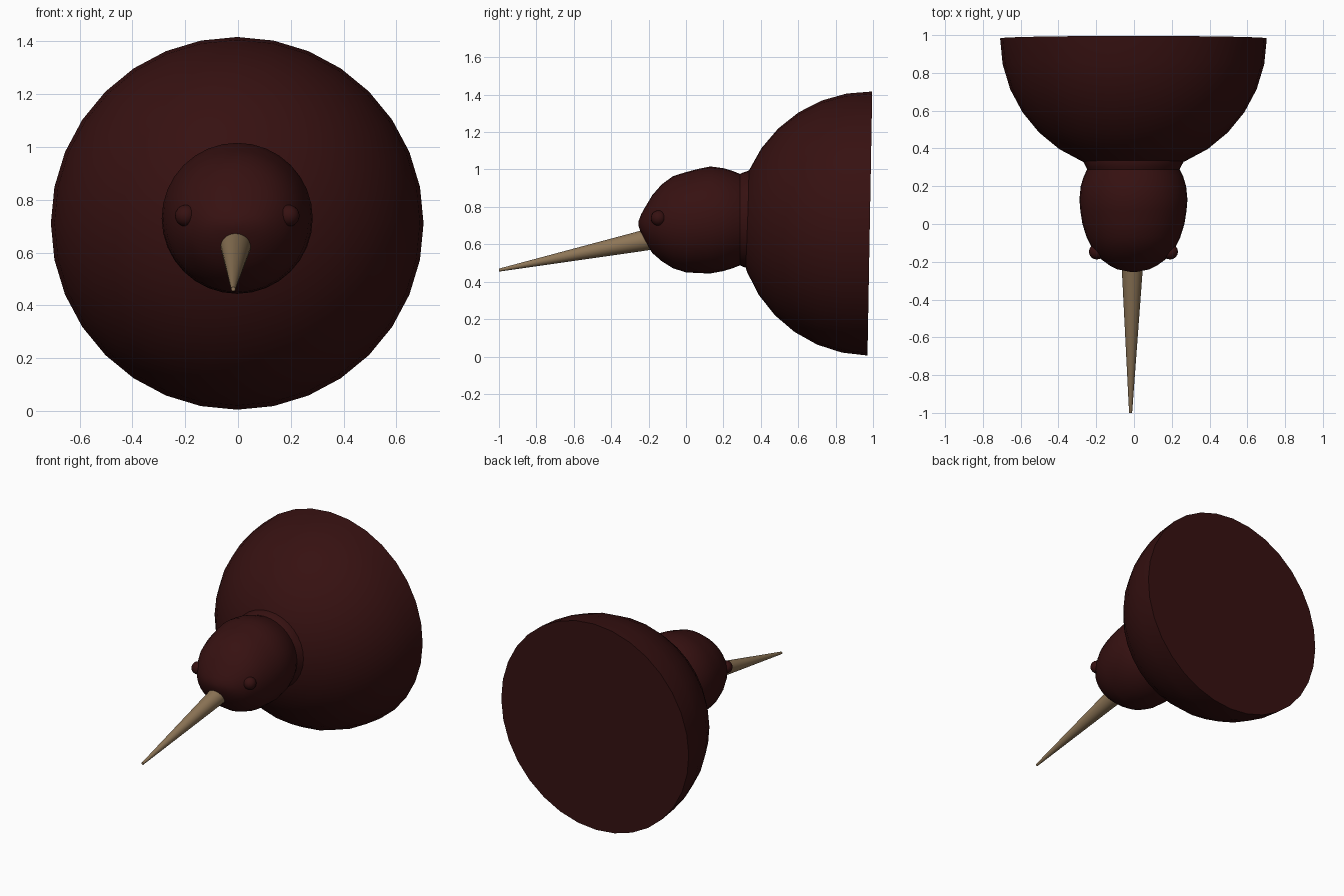
import bpy, bmesh, math
from mathutils import Vector

if "Cube" in bpy.data.objects:
    bpy.data.objects.remove(bpy.data.objects["Cube"])


def material(name, rgb):
    m = bpy.data.materials.new(name)
    m.use_nodes = True
    color = (*rgb, 1)
    m.diffuse_color = color
    m.node_tree.nodes["Principled BSDF"].inputs["Base Color"].default_value = color
    return m


MAROON = material("dark maroon", (0.037, 0.0055, 0.0055))
TAN = material("beak tan", (0.27, 0.18, 0.095))
SIDES = 32
MID_X = -0.003


def finish(name, bm, mat):
    bmesh.ops.recalc_face_normals(bm, faces=bm.faces)
    mesh = bpy.data.meshes.new(name)
    bm.to_mesh(mesh)
    bm.free()
    obj = bpy.data.objects.new(name, mesh)
    bpy.context.collection.objects.link(obj)
    mesh.materials.append(mat)
    bpy.ops.object.select_all(action="DESELECT")
    obj.select_set(True)
    bpy.context.view_layer.objects.active = obj
    bpy.ops.object.shade_smooth_by_angle(angle=math.radians(35))
    return obj


def loft(name, stations, mat):
    """Skin capped elliptical rings along y: (y, half width, half height, x, z)."""
    bm = bmesh.new()
    rings = []
    for y, rx, rz, x, z in stations:
        angles = [math.tau * i / SIDES for i in range(SIDES)]
        rings.append([bm.verts.new((x + rx * math.sin(a), y, z + rz * math.cos(a)))
                      for a in angles])
    for a, b in zip(rings, rings[1:]):
        for i in range(SIDES):
            j = (i + 1) % SIDES
            bm.faces.new((a[i], a[j], b[j], b[i]))
    bm.faces.new(rings[0])
    bm.faces.new(rings[-1])
    return finish(name, bm, mat)


# Hemispherical body with a flat back, tilted very slightly
R = 0.706
steps = [math.pi / 16 * k for k in range(1, 9)]
body = loft("body", [(-R * math.cos(t), R * math.sin(t), R * math.sin(t), 0, 0)
                     for t in steps], MAROON)
body.location = (MID_X, 0.983, 0.711)
body.rotation_euler.x = -0.018

# Short neck collar
loft("neck", [(0.28, 0.24, 0.24, MID_X, 0.732),
              (0.30, 0.25, 0.25, MID_X, 0.732),
              (0.335, 0.268, 0.262, MID_X, 0.732),
              (0.37, 0.26, 0.26, MID_X, 0.73)], MAROON)

# Rounded head, tapering to a blunt face
head_profile = [(-0.253, 0.02, 0.015, 0.71), (-0.24, 0.085, 0.05, 0.71),
                (-0.22, 0.125, 0.09, 0.706), (-0.18, 0.18, 0.155, 0.708),
                (-0.13, 0.218, 0.205, 0.715), (-0.07, 0.248, 0.246, 0.718),
                (0.0, 0.27, 0.268, 0.718), (0.07, 0.281, 0.279, 0.725),
                (0.13, 0.286, 0.286, 0.73), (0.20, 0.279, 0.275, 0.732),
                (0.25, 0.264, 0.26, 0.732), (0.30, 0.24, 0.24, 0.732)]
loft("head", [(y, rx, rz, MID_X, z) for y, rx, rz, z in head_profile], MAROON)

# Long thin beak pointing forward and down
loft("beak", [(-0.10, 0.063, 0.063, -0.008, 0.648),
              (-0.23, 0.056, 0.056, -0.009, 0.620),
              (-1.0, 0.008, 0.008, -0.018, 0.462)], TAN)

# Small raised eyes
for side, label in ((1, "left"), (-1, "right")):
    bm = bmesh.new()
    bmesh.ops.create_uvsphere(bm, u_segments=16, v_segments=10, radius=0.041)
    bmesh.ops.translate(bm, verts=bm.verts,
                        vec=Vector((MID_X + side * 0.195, -0.147, 0.74)))
    finish(label + "_eye", bm, MAROON)
